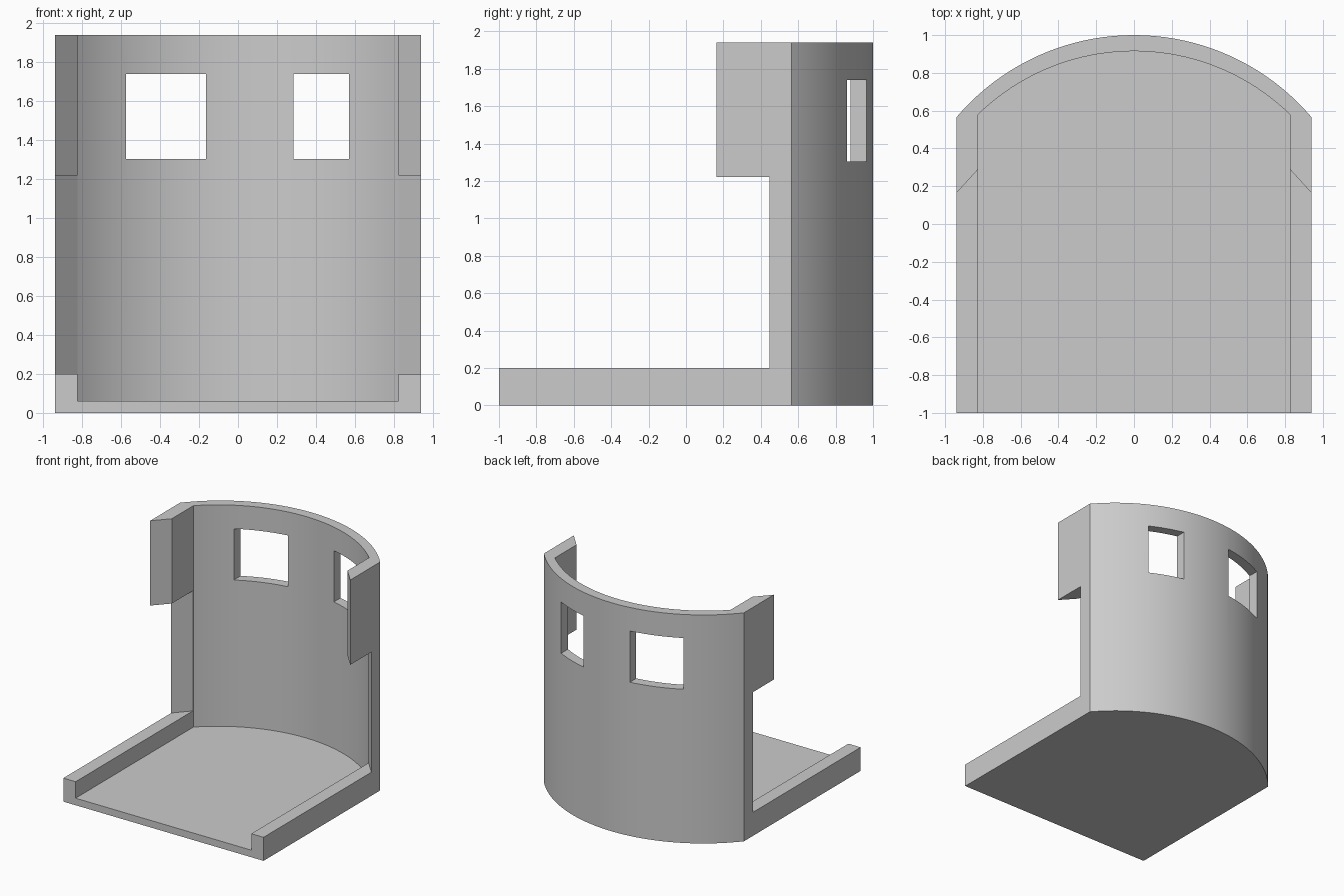
import bpy
import bmesh
import math

if "Cube" in bpy.data.objects:
    bpy.data.objects.remove(bpy.data.objects["Cube"])

HALF, INNER = 0.94, 0.825
HEIGHT, FLOOR, RAIL, PANEL = 1.94, 0.06, 0.2, 1.22
OUT = 1.2            # reach of the cutters past the body

grey = bpy.data.materials.new("plain grey")
grey.use_nodes = True
grey.diffuse_color = (0.6, 0.6, 0.6, 1)
grey.node_tree.nodes["Principled BSDF"].inputs["Base Color"].default_value = (0.6, 0.6, 0.6, 1)


def prism(name, outline, z0, z1):
    """Extrude a plan outline from z0 to z1."""
    bm = bmesh.new()
    face = bm.faces.new([bm.verts.new((x, y, z0)) for x, y in outline])
    grown = bmesh.ops.extrude_face_region(bm, geom=[face])["geom"]
    for v in grown:
        if isinstance(v, bmesh.types.BMVert):
            v.co.z = z1
    bmesh.ops.recalc_face_normals(bm, faces=bm.faces)
    mesh = bpy.data.meshes.new(name)
    bm.to_mesh(mesh)
    bm.free()
    mesh.materials.append(grey)
    obj = bpy.data.objects.new(name, mesh)
    bpy.context.collection.objects.link(obj)
    return obj


def arched(half, front, shoulder, crown, steps=40):
    """Plan outline: straight sides closed by a circular arc at the back."""
    rise = crown - shoulder
    radius = (half * half + rise * rise) / (2 * rise)
    sweep = math.asin(half / radius)
    points = [(-half, front), (half, front)]
    for i in range(steps + 1):
        a = sweep * (1 - 2 * i / steps)
        points.append((radius * math.sin(a), crown - radius + radius * math.cos(a)))
    return points


def opening(inner_y):
    """Plan outline in front of the slanted wall ends."""
    outer_y = inner_y - (OUT - INNER) * 1.1
    return [(-OUT, -OUT), (OUT, -OUT), (OUT, outer_y), (INNER, inner_y),
            (-INNER, inner_y), (-OUT, outer_y)]


def window(x0, x1):
    return [(x0, 0.5), (x1, 0.5), (x1, OUT), (x0, OUT)]


# Solid body, then cavity, wall ends and windows cut from it
body = prism("curved_wall_and_floor", arched(HALF, -1, 0.565, 1), 0, HEIGHT)
cutters = [
    prism("cavity_cutter", arched(INNER, -OUT, 0.58, 0.915), FLOOR, HEIGHT + 0.3),
    prism("upper_front_cutter", opening(0.29), 1, HEIGHT + 0.2),
    prism("lower_front_cutter", opening(0.573), RAIL, PANEL),
    prism("wide_window_cutter", window(-0.575, -0.165), 1.305, 1.74),
    prism("narrow_window_cutter", window(0.285, 0.57), 1.305, 1.74),
]
bpy.context.view_layer.objects.active = body
for cutter in cutters:
    cutter.hide_render = True
    cut = body.modifiers.new(cutter.name, "BOOLEAN")
    cut.operation = "DIFFERENCE"
    cut.solver = "EXACT"
    cut.object = cutter
    bpy.ops.object.modifier_apply(modifier=cut.name)
    bpy.data.objects.remove(cutter)

# Smooth curve with crisp corners
bpy.ops.object.select_all(action="DESELECT")
body.select_set(True)
bpy.ops.object.shade_smooth_by_angle(angle=math.radians(20))
